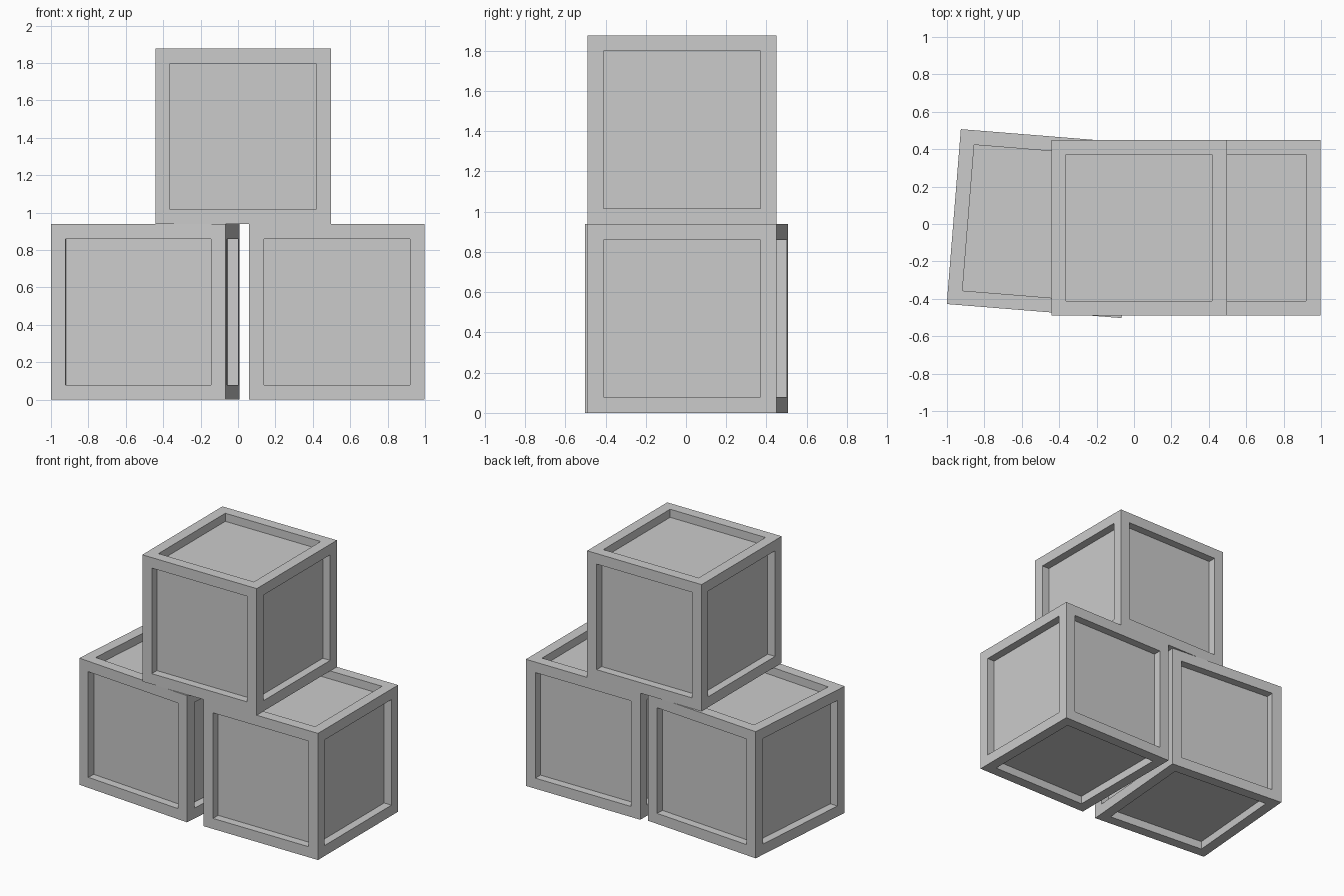
import bpy, bmesh
from math import radians
from mathutils import Matrix

if "Cube" in bpy.data.objects:
    bpy.data.objects.remove(bpy.data.objects["Cube"])

SIZE = 0.938    # crate edge length
FRAME = 0.078   # width of the raised border
DEPTH = 0.06    # recess of each panel


def crate(name, x, y, z, turn=0.0):
    bm = bmesh.new()
    bmesh.ops.create_cube(bm, size=SIZE)
    # raised border around each side, then straight-walled sunken panel
    panels = list(bm.faces)
    bmesh.ops.inset_individual(bm, faces=panels, thickness=FRAME, use_even_offset=True)
    sunk = bmesh.ops.extrude_discrete_faces(bm, faces=panels)["faces"]
    for f in sunk:
        n = f.calc_center_median().normalized()
        bmesh.ops.translate(bm, verts=f.verts[:], vec=-DEPTH * n)
    bmesh.ops.recalc_face_normals(bm, faces=bm.faces[:])
    mesh = bpy.data.meshes.new(name)
    bm.to_mesh(mesh)
    bm.free()
    obj = bpy.data.objects.new(name, mesh)
    obj.matrix_world = (Matrix.Translation((x, y, z + SIZE / 2))
                        @ Matrix.Rotation(radians(turn), 4, 'Z'))
    bpy.context.collection.objects.link(obj)


# two crates on the ground, the left one slightly turned, and one on top
crate("left_crate", -0.496, 0.002, 0.0, -4.6)
crate("right_crate", 0.529, -0.02, 0.0)
crate("top_crate", 0.027, -0.02, SIZE)
